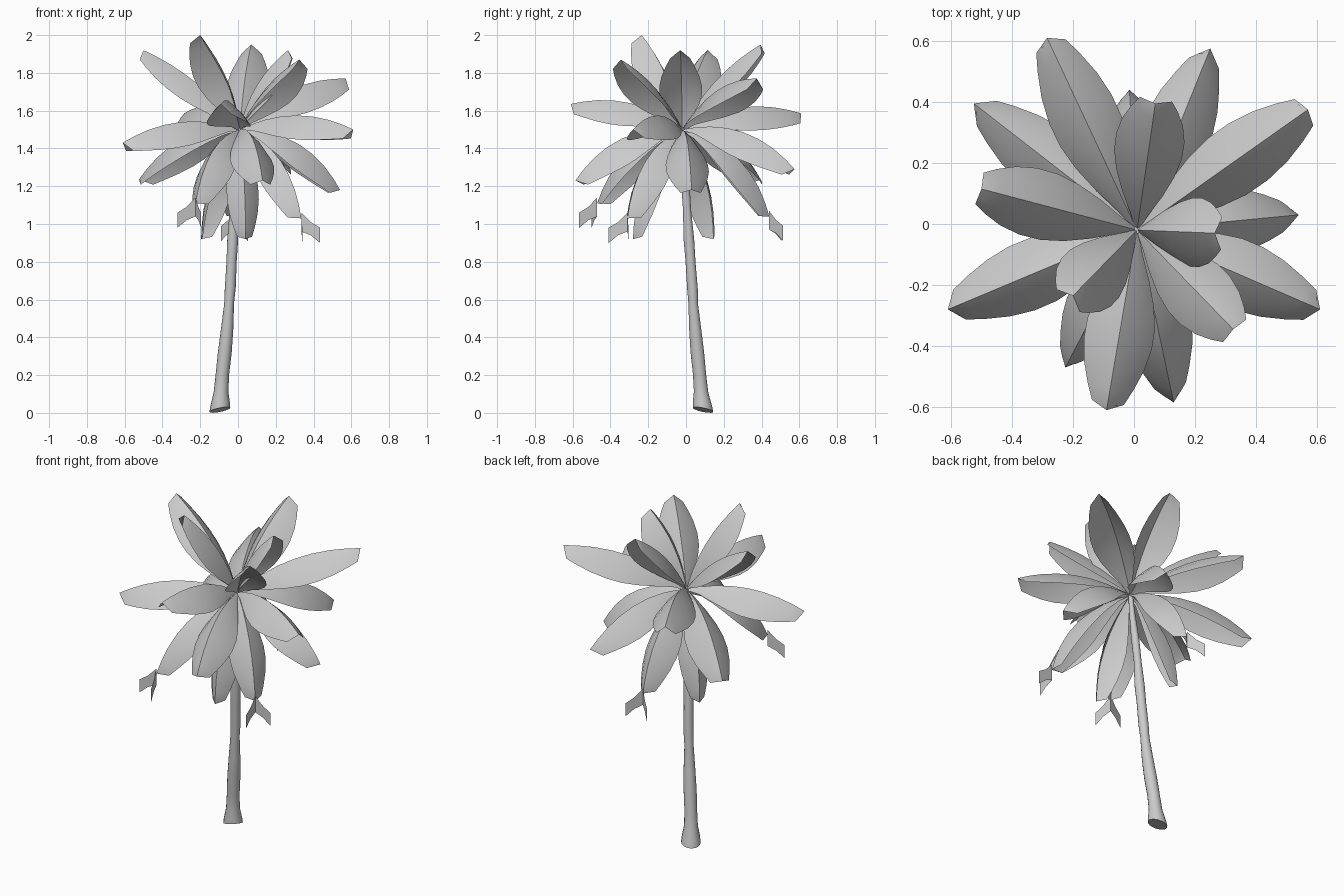
import bpy, bmesh
from math import sin, cos, pi, radians
from mathutils import Vector, Matrix

if "Cube" in bpy.data.objects:
    bpy.data.objects.remove(bpy.data.objects["Cube"])

CROWN = Vector((0.01, -0.02, 1.5))
UP = Vector((0, 0, 1))


def finish(name, bm, angle=40):
    mesh = bpy.data.meshes.new(name)
    bm.to_mesh(mesh)
    bm.free()
    ob = bpy.data.objects.new(name, mesh)
    bpy.context.collection.objects.link(ob)
    bpy.ops.object.select_all(action='DESELECT')
    ob.select_set(True)
    bpy.context.view_layer.objects.active = ob
    bpy.ops.object.shade_smooth_by_angle(angle=radians(angle))
    return ob


# Trunk: leaning, slightly knobbly tube with a flared, tilted foot (x, y, z, radius)
TRUNK = [(-.096, .09, .016, .055), (-.095, .087, .045, .052), (-.09, .08, .11, .039),
         (-.083, .072, .2, .036), (-.07, .06, .32, .037), (-.058, .049, .44, .033),
         (-.047, .038, .58, .026), (-.041, .034, .66, .029), (-.034, .024, .8, .027),
         (-.028, .015, .92, .029), (-.022, .006, 1.07, .022), (-.012, -.004, 1.22, .023),
         (0, -.014, 1.37, .017), (.01, -.02, 1.51, .012)]
N = 14
bm = bmesh.new()
rings = []
for i, (x, y, z, r) in enumerate(TRUNK):
    tilt = .2 if i < 2 else .08
    rings.append([bm.verts.new((x + r * cos(a), y + r * sin(a),
                                z + tilt * r * (cos(a) - sin(a))))
                  for a in (2 * pi * k / N for k in range(N))])
for lo, hi in zip(rings, rings[1:]):
    for k in range(N):
        bm.faces.new((lo[k], lo[(k + 1) % N], hi[(k + 1) % N], hi[k]))
bm.faces.new(rings[0][::-1])
bm.faces.new(rings[-1])
finish("trunk", bm, 50)

# Frond outline: (position along midrib, half width)
OUTLINE = [(0, .006), (.1, .03), (.22, .066), (.36, .096), (.5, .112),
           (.64, .113), (.78, .1), (.9, .076), (.98, .053)]


def frond(name, tip, bulge, fold, width=1, split=False):
    """Roof-folded leaf arching from the crown to its tip."""
    tip = Vector(tip)
    chord = tip - CROWN
    out = Vector((chord.x, chord.y, 0)).normalized()
    side = UP.cross(out)
    ctrl = (CROWN + tip) / 2 + 2 * bulge * chord.cross(side).normalized()
    bm = bmesh.new()
    for s in (-1, 1):
        prev = None
        for t, w in OUTLINE:
            w *= width
            p = CROWN * (1 - t) ** 2 + ctrl * 2 * t * (1 - t) + tip * t * t
            tan = ((ctrl - CROWN) * (1 - t) + (tip - ctrl) * t).normalized()
            nor = tan.cross(side)
            mid = bm.verts.new(p)
            inner = bm.verts.new(p + side * s * w * .58 - nor * w * fold * .48)
            edge = bm.verts.new(p + side * s * w - nor * w * fold)
            row = (mid, inner, edge)
            if prev:
                for k in (0, 1):
                    f = [prev[k], prev[k + 1], row[k + 1], row[k]]
                    bm.faces.new(f if s > 0 else f[::-1])
            prev = row
        # Blunt pointed end
        f = [prev[0], prev[1], prev[2], bm.verts.new(tip)]
        bm.faces.new(f if s > 0 else f[::-1])
        # Torn hanging end: two vertical strips spreading from the tip
        if split:
            d = Matrix.Rotation(s * pi / 4, 3, 'Z') @ out
            cols = [(0, .03, -.07), (.05, -.02, -.09), (.1, -.05, -.13)]
            vs = [[bm.verts.new(tip + d * r + UP * z) for z in (a, b)] for r, a, b in cols]
            for a, b in zip(vs, vs[1:]):
                f = [a[0], b[0], b[1], a[1]]
                bm.faces.new(f if s > 0 else f[::-1])
    finish(name, bm)


UPRIGHT = [(-.2, -.235, 2.0), (.07, .395, 1.95), (-.5, .115, 1.92),
           (.265, -.03, 1.92), (.325, -.345, 1.87)]
SPREAD = [(.57, .375, 1.77), (-.285, .61, 1.585), (.61, -.28, 1.5),
          (-.61, -.28, 1.43), (-.09, -.61, 1.635)]
DROOP = [(-.525, .395, 1.235), (.25, .575, 1.29), (.54, .03, 1.18), (.13, -.585, 1.23)]
HANG = [(-.195, .145, .92), (.04, -.28, .92)]
TORN = [(-.225, -.47, 1.11), (-.015, .44, 1.04), (.335, -.31, 1.03)]

# label, tips, arch height, fold depth, width scale
for label, tips, bulge, fold, width in (
        ("upright", UPRIGHT, .045, .9, 1),
        ("spreading", SPREAD, .075, 1.1, 1),
        ("drooping", DROOP, .095, 1.1, 1),
        ("hanging", HANG, .07, 1.1, .75),
        ("torn", TORN, .1, 1.1, .9)):
    for i, tip in enumerate(tips, 1):
        frond(f"{label}_frond_{i}", tip, bulge, fold, width, label == "torn")
